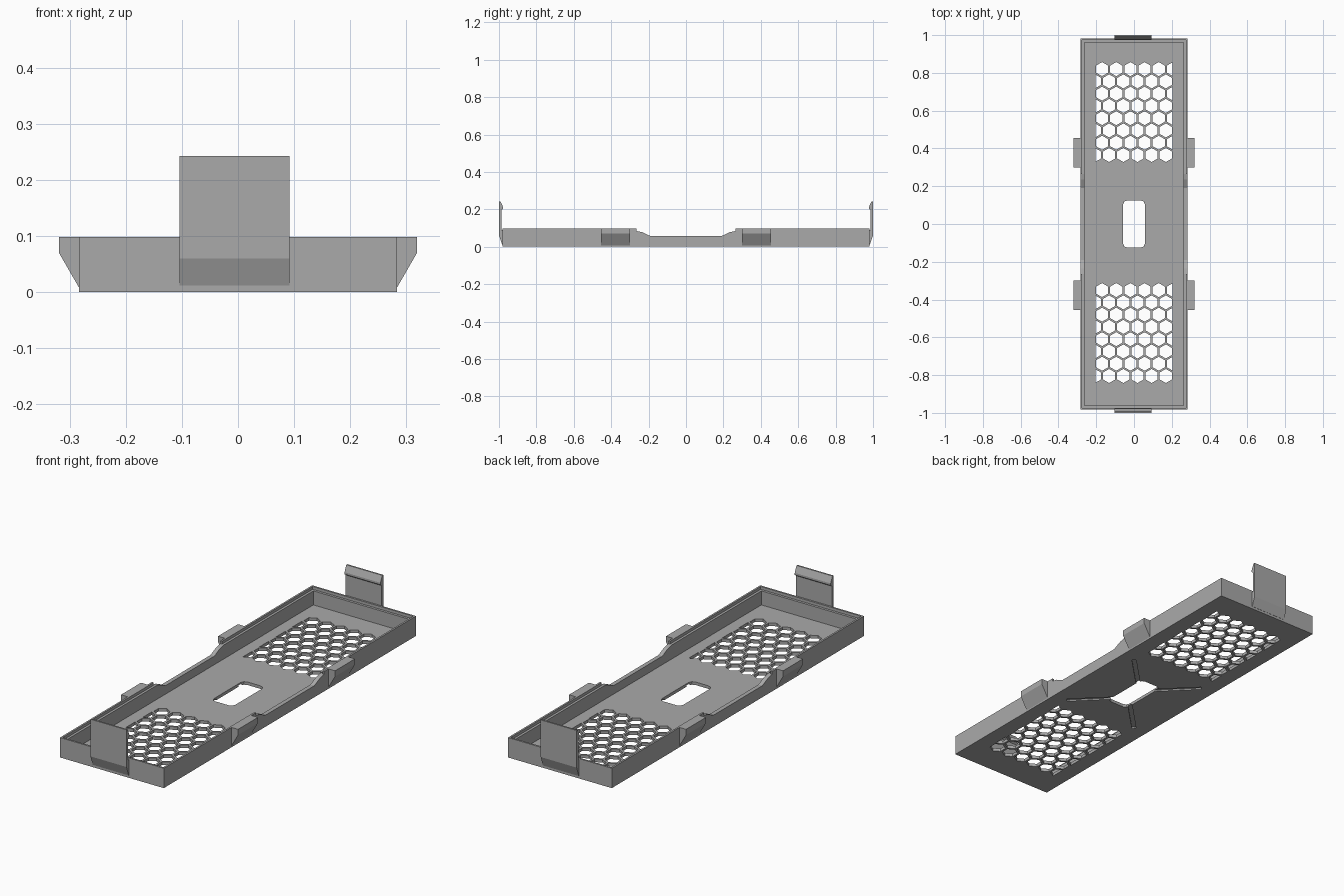
import bpy, bmesh, math
from mathutils import Matrix, Vector

cube = bpy.data.objects.get("Cube")
if cube:
    bpy.data.objects.remove(cube, do_unlink=True)

GREY = (0.4, 0.4, 0.4, 1.0)
mat = bpy.data.materials.new("matte_grey")
mat.use_nodes = True
mat.diffuse_color = GREY
mat.node_tree.nodes["Principled BSDF"].inputs["Base Color"].default_value = GREY


def make_object(name, bm):
    bmesh.ops.recalc_face_normals(bm, faces=bm.faces)
    mesh = bpy.data.meshes.new(name)
    bm.to_mesh(mesh)
    bm.free()
    mesh.materials.append(mat)
    obj = bpy.data.objects.new(name, mesh)
    bpy.context.collection.objects.link(obj)
    return obj


def add_box(bm, size, centre, turn=0.0):
    m = (Matrix.Translation(centre) @ Matrix.Rotation(turn, 4, 'Z')
         @ Matrix.Diagonal((*size, 1)))
    bmesh.ops.create_cube(bm, size=1, matrix=m)


def add_prism(bm, points, offset):
    """Extrude a flat polygon along an offset vector."""
    face = bm.faces.new([bm.verts.new(p) for p in points])
    result = bmesh.ops.extrude_face_region(bm, geom=[face], use_keep_orig=True)
    verts = [v for v in result["geom"] if isinstance(v, bmesh.types.BMVert)]
    bmesh.ops.translate(bm, verts=verts, vec=offset)


def cut(target, name, bm):
    """Subtract a cutter mesh and discard the cutter."""
    cutter = make_object(name, bm)
    cutter.hide_render = True
    mod = target.modifiers.new(name, 'BOOLEAN')
    mod.operation = 'DIFFERENCE'
    mod.solver = 'EXACT'
    mod.object = cutter
    bpy.context.view_layer.objects.active = target
    bpy.ops.object.modifier_apply(modifier=mod.name)
    bpy.data.objects.remove(cutter, do_unlink=True)


HALF_X, HALF_Y, TOP, FLOOR = 0.283, 0.982, 0.098, 0.015

# Tray body
bm = bmesh.new()
add_box(bm, (2 * HALF_X, 2 * HALF_Y, TOP), (0, 0, TOP / 2))
tray = make_object("tray", bm)

# Main cavity, then the wider recess forming the rim step
for name, inset, low in (("cavity", 0.021, FLOOR), ("rim_step", 0.009, 0.084)):
    bm = bmesh.new()
    add_box(bm, (2 * (HALF_X - inset), 2 * (HALF_Y - inset), 0.2), (0, 0, low + 0.1))
    cut(tray, name, bm)

# Lowered middle of the side walls
half = [(0.19, 0.057), (0.235, 0.078), (0.265, 0.084), (0.268, 0.2)]
outline = half + [(-y, z) for y, z in reversed(half)]
bm = bmesh.new()
add_prism(bm, [(-0.5, y, z) for y, z in outline], (1, 0, 0))
cut(tray, "wall_dip", bm)

# Central opening with chamfered corners
hx, hy, c = 0.058, 0.125, 0.022
quarter = [(hx, hy - c), (hx - c * 0.3, hy - c * 0.3), (hx - c, hy)]
ring = quarter + [(-x, y) for x, y in reversed(quarter)]
ring += [(-x, -y) for x, y in ring]
bm = bmesh.new()
add_prism(bm, [(x, y, -0.1) for x, y in ring], (0, 0, 0.15))
cut(tray, "centre_opening", bm)

# Diagonal grooves under the floor
bm = bmesh.new()
for sx in (-1, 1):
    for sy in (-1, 1):
        add_box(bm, (0.22, 0.02, 0.02), (sx * 0.13, sy * 0.17, -0.003),
                sx * sy * math.pi / 4)
cut(tray, "floor_grooves", bm)

# Two honeycomb vent panels, trimmed straight at the sides
PITCH, RADIUS, EDGE = 0.075, 0.0372, 0.205
bm = bmesh.new()
for y_start in (0.82, -0.35):
    for row in range(8):
        for col in range(6):
            x = -0.169 + PITCH * (col - 0.5 * (row % 2))
            y = y_start - row * PITCH * math.sqrt(0.75)
            bm.faces.new([bm.verts.new((x + RADIUS * math.sin(k * math.pi / 3),
                                        y + RADIUS * math.cos(k * math.pi / 3), -0.1))
                          for k in range(6)])
for side in (-1, 1):
    bmesh.ops.bisect_plane(bm, geom=bm.verts[:] + bm.edges[:] + bm.faces[:],
                           plane_co=(side * EDGE, 0, 0), plane_no=(side, 0, 0),
                           clear_outer=True)
result = bmesh.ops.extrude_face_region(bm, geom=bm.faces[:], use_keep_orig=True)
bmesh.ops.translate(bm, vec=Vector((0, 0, 0.15)),
                    verts=[v for v in result["geom"] if isinstance(v, bmesh.types.BMVert)])
cut(tray, "honeycomb", bm)

# Upright snap clips at both ends, hooked inward at the top
clip = [(0.975, 0.012), (0.983, 0.012), (1.0, 0.06), (1.0, 0.243), (0.992, 0.243),
        (0.978, 0.212), (0.978, 0.202), (0.987, 0.195), (0.987, 0.09), (0.975, 0.09)]
for name, s in (("front_clip", -1), ("back_clip", 1)):
    bm = bmesh.new()
    add_prism(bm, [(-0.104, s * y, z) for y, z in clip], (0.196, 0, 0))
    make_object(name, bm)

# Wedge tabs on the long sides
wedge = [(0.276, 0.002), (0.281, 0.004), (0.319, 0.07), (0.319, TOP), (0.276, TOP)]
for side, sx in (("left", 1), ("right", -1)):
    for end, y in (("front", -0.455), ("back", 0.3)):
        bm = bmesh.new()
        add_prism(bm, [(sx * x, y, z) for x, z in wedge], (0, 0.155, 0))
        make_object(f"{end}_{side}_tab", bm)
